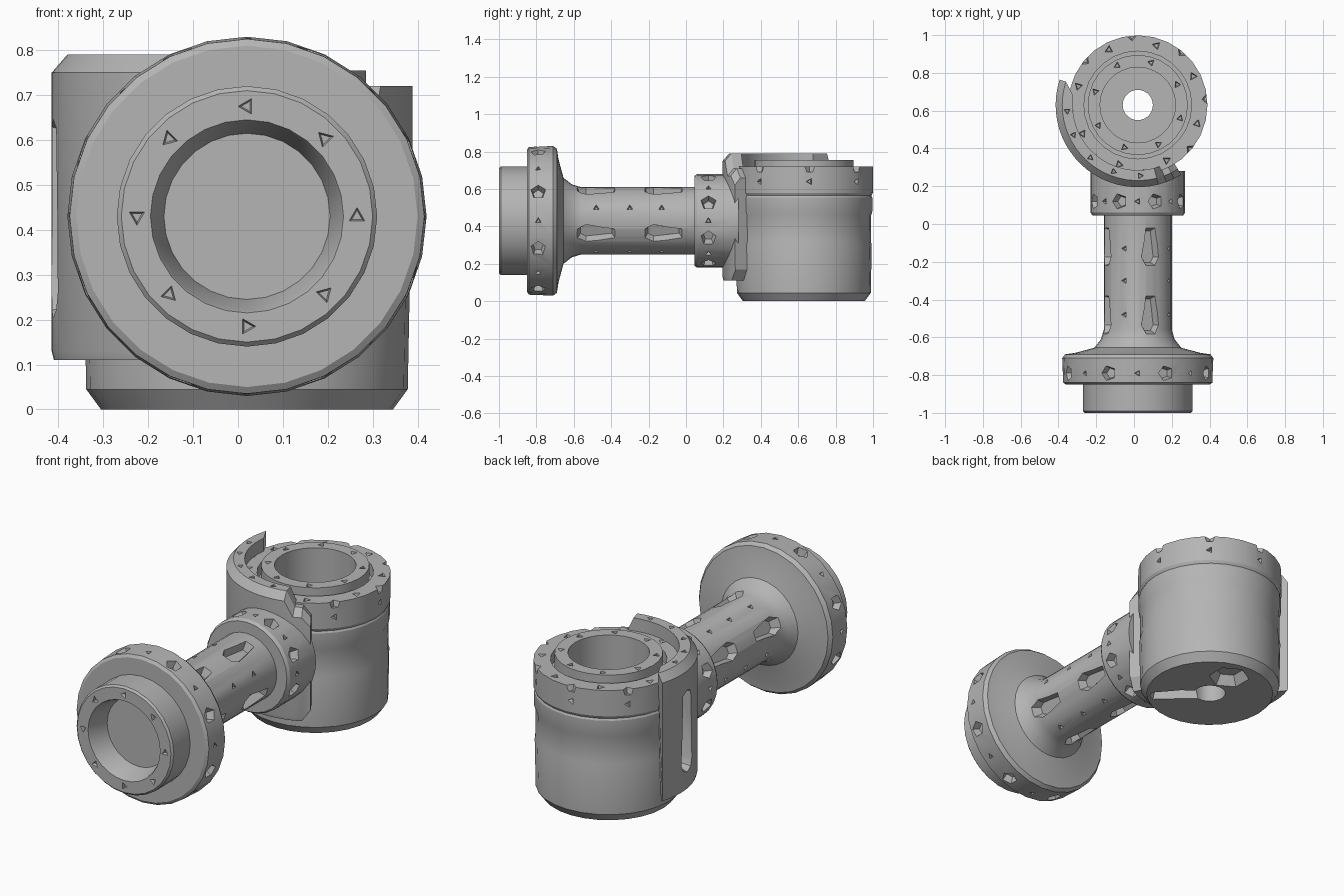
import bpy, bmesh
from math import sin, cos, radians, pi, tau
from mathutils import Vector, Matrix

if "Cube" in bpy.data.objects:
    bpy.data.objects.remove(bpy.data.objects["Cube"], do_unlink=True)

CX, ARM_Z, DRUM_Y = 0.02, 0.43, 0.63

steel = bpy.data.materials.new("plain grey")
steel.use_nodes = True
GREY = (0.46, 0.46, 0.46, 1)
steel.diffuse_color = GREY
steel.node_tree.nodes["Principled BSDF"].inputs["Base Color"].default_value = GREY


def make_object(name, bm):
    bmesh.ops.recalc_face_normals(bm, faces=bm.faces)
    mesh = bpy.data.meshes.new(name)
    bm.to_mesh(mesh)
    bm.free()
    mesh.materials.append(steel)
    obj = bpy.data.objects.new(name, mesh)
    bpy.context.collection.objects.link(obj)
    return obj


def lathe(name, profile, place, sides, closed=False):
    """Turn (radius, height) points about an axis; place maps (a, b, h) to the world."""
    bm = bmesh.new()
    rings = []
    for r, h in profile:
        rings.append([bm.verts.new(place(r * cos(tau * i / sides), r * sin(tau * i / sides), h))
                      for i in range(sides)])
    pairs = list(zip(rings, rings[1:]))
    if closed:
        pairs.append((rings[-1], rings[0]))
    else:
        bm.faces.new(rings[0])
        bm.faces.new(rings[-1])
    for a, b in pairs:
        for i in range(sides):
            j = (i + 1) % sides
            bm.faces.new((a[i], a[j], b[j], b[i]))
    return make_object(name, bm)


def pit(bm, centre, outward, along, size, depth, sides=5, reach=0.0):
    """Add a tapered pit cutter; reach pulls its two halves apart into a long slot."""
    out = Vector(outward).normalized()
    side = Vector(along).normalized()
    frame = Matrix((side, out.cross(side), out)).transposed().to_4x4()
    frame.translation = Vector(centre)
    made = bmesh.ops.create_cone(bm, cap_ends=True, segments=sides, radius1=size * 0.6,
                                 radius2=size * 1.2, depth=depth * 2, matrix=frame)
    for v in made["verts"]:
        offset = (v.co - Vector(centre)).dot(side)
        v.co += side * (reach if offset > 0 else -reach)


def carve(obj, bm):
    """Subtract the gathered cutters, then drop them."""
    cutter = make_object(obj.name + "_cutter", bm)
    cutter.hide_render = True
    mod = obj.modifiers.new("carve", "BOOLEAN")
    mod.operation, mod.solver, mod.object = "DIFFERENCE", "EXACT", cutter
    bpy.context.view_layer.objects.active = obj
    bpy.ops.object.modifier_apply(modifier=mod.name)
    bpy.data.objects.remove(cutter, do_unlink=True)


def finish(obj, angle=25):
    bpy.ops.object.select_all(action="DESELECT")
    obj.select_set(True)
    bpy.context.view_layer.objects.active = obj
    bpy.ops.object.shade_smooth_by_angle(angle=radians(angle))


def arm_place(a, b, h):
    return (CX + a, h, ARM_Z + b)


def drum_place(a, b, h):
    return (CX + a, DRUM_Y + b, h)


# Arm: hollow socket, flange, flared shaft and collar in one turned piece
arm = lathe("arm", [
    (0.185, -0.88), (0.21, -0.99), (0.215, -1), (0.28, -1), (0.29, -0.99), (0.29, -0.85),
    (0.38, -0.85), (0.395, -0.84), (0.4, -0.71), (0.385, -0.69), (0.33, -0.682),
    (0.23, -0.655), (0.195, -0.61), (0.18, -0.56), (0.18, 0.045), (0.24, 0.045),
    (0.25, 0.06), (0.25, 0.28)], arm_place, 28)
cuts = bmesh.new()
Y = Vector((0, 1, 0))


def radial(deg):
    return Vector((cos(radians(deg)), 0, sin(radians(deg))))


def arm_pit(deg, r, y, *shape):
    pit(cuts, Vector((CX, y, ARM_Z)) + radial(deg) * r, radial(deg), Y, *shape)


for k in range(8):
    turn = 45 * k
    arm_pit(turn + 23, 0.4, -0.79, 0.047, 0.045)
    arm_pit(turn, 0.4, -0.79, 0.02, 0.025, 3)
    arm_pit(turn + 23, 0.25, 0.12, 0.047, 0.045)
    arm_pit(turn, 0.25, 0.12, 0.02, 0.025, 3)
    face = Vector((CX, -1, ARM_Z)) + radial(turn) * 0.245
    pit(cuts, face, -Y, radial(turn), 0.022, 0.015, 3)
for k in range(4):
    for y in (-0.48, -0.12):
        arm_pit(90 * k - 22, 0.175, y, 0.055, 0.04, 6, 0.055)
    for y in (-0.48, -0.3, -0.13):
        arm_pit(90 * k + 23, 0.18, y, 0.02, 0.02, 3)
carve(arm, cuts)
finish(arm)

# Drum: banded barrel with a ring groove on top and a stepped bore right through
drum = lathe("drum", [
    (0.08, 0), (0.325, 0), (0.358, 0.045), (0.363, 0.3), (0.358, 0.32), (0.36, 0.46),
    (0.366, 0.48), (0.366, 0.555), (0.361, 0.565), (0.369, 0.58), (0.369, 0.72),
    (0.285, 0.72), (0.285, 0.66), (0.265, 0.66), (0.265, 0.755), (0.2, 0.755),
    (0.2, 0.4), (0.08, 0.4)], drum_place, 28, closed=True)
cuts = bmesh.new()
UP = Vector((0, 0, 1))
for k in range(8):
    a = radians(45 * k + 5)
    out = Vector((cos(a), sin(a), 0))
    mid = Vector((CX, DRUM_Y, 0))
    pit(cuts, mid + out * 0.375 + UP * 0.725, UP, out, 0.04, 0.035, 4)
    pit(cuts, mid + out * 0.369 + UP * 0.64, out, UP, 0.022, 0.025, 3)
    b = a + pi / 8
    spoke = Vector((cos(b), sin(b), 0))
    pit(cuts, mid + spoke * 0.33 + UP * 0.72, UP, spoke, 0.026, 0.02, 3)
    pit(cuts, mid + spoke * 0.235 + UP * 0.755, UP, spoke, 0.022, 0.02, 3)
# Pockets in the underside: a hexagon behind the hole and a slot running into it
pit(cuts, (0.05, 0.82, 0), -UP, (1, 0, 0), 0.115, 0.05, 6)
pit(cuts, (0.12, 0.53, 0), -UP, (1, -1, 0), 0.055, 0.05, 8, 0.12)
carve(drum, cuts)
finish(drum)

# Saddle: curved shell that joins the arm to the drum, stepped down at its right end
bm = bmesh.new()
STEPS, START, END = 24, 162, 302
sections = []
for i in range(STEPS + 1):
    deg = START + (END - START) * i / STEPS
    top = 0.79 if deg < 288 else 0.71
    low = 0.11
    if i == STEPS:
        top, low = 0.66, 0.17
    inner = max(deg, START + 10 + i * 0.3)
    ring = []
    for r, z, d in ((0.345, low, inner), (0.43, low, deg), (0.435, low + 0.02, deg),
                    (0.435, top - 0.04, deg), (0.4, top, deg), (0.345, top, inner)):
        t = radians(d)
        ring.append(bm.verts.new(drum_place(r * cos(t), r * sin(t), z)))
    sections.append(ring)
for a, b in zip(sections, sections[1:]):
    for i in range(len(a)):
        j = (i + 1) % len(a)
        bm.faces.new((a[i], a[j], b[j], b[i]))
bm.faces.new(sections[0])
bm.faces.new(sections[-1])
saddle = make_object("saddle", bm)

# Upright slot and small dents in the saddle
cuts = bmesh.new()
t = radians(187)
out = Vector((cos(t), sin(t), 0))
pit(cuts, Vector((CX, DRUM_Y, 0.425)) + out * 0.435, out, UP, 0.062, 0.055, 8, 0.165)
for deg in (185, 205, 228, 250, 272):
    t = radians(deg)
    out = Vector((cos(t), sin(t), 0))
    pit(cuts, Vector((CX, DRUM_Y, 0.79)) + out * 0.375, UP, out, 0.02, 0.02, 3)
carve(saddle, cuts)
finish(saddle)
